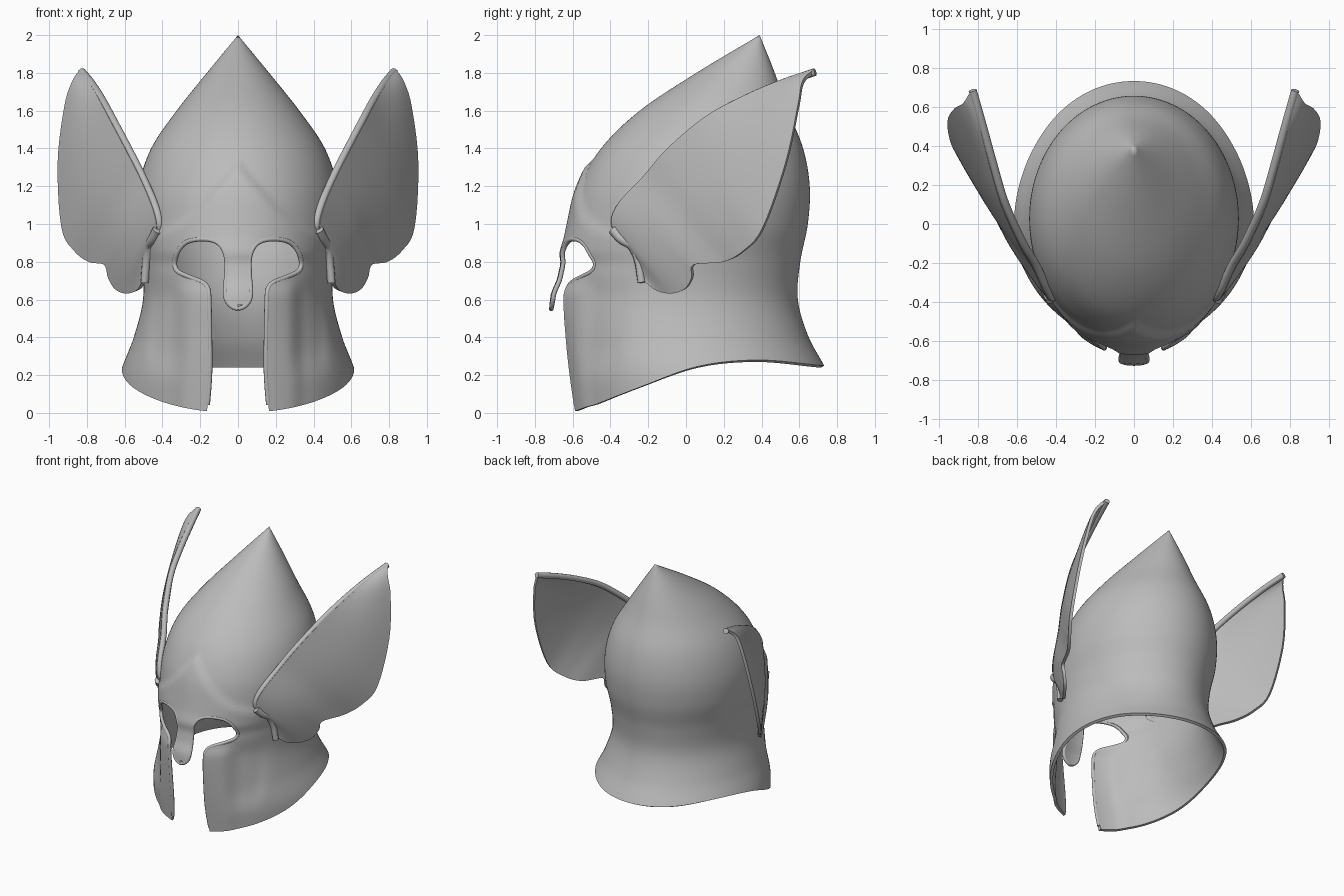
import bpy, bmesh
from math import sin, cos, pi, sqrt
from mathutils import Vector

cube = bpy.data.objects.get("Cube")
if cube:
    bpy.data.objects.remove(cube, do_unlink=True)

steel = bpy.data.materials.new("grey steel")
steel.use_nodes = True
COLOUR = (0.5, 0.5, 0.5, 1)
steel.diffuse_color = COLOUR
steel.node_tree.nodes["Principled BSDF"].inputs["Base Color"].default_value = COLOUR


def spline(values, t):
    """Smooth curve through numbers or vectors, t from 0 to 1."""
    n = len(values) - 1
    f = min(max(t, 0), 1) * n
    i = min(int(f), n - 1)
    f -= i
    b, c = values[i], values[i + 1]
    a = values[i - 1] if i else b * 2 - c
    d = values[i + 2] if i + 2 <= n else c * 2 - b
    return b + (c - a) * (f / 2) + (a * 2 - b * 5 + c * 4 - d) * (f * f / 2) \
        + (b * 3 - a - c * 3 + d) * (f ** 3 / 2)


def step(lo, hi, v):
    t = min(max((v - lo) / (hi - lo), 0), 1)
    return t * t * (3 - 2 * t)


def make_object(name, verts, faces):
    mesh = bpy.data.meshes.new(name)
    mesh.from_pydata(verts, [], faces)
    ob = bpy.data.objects.new(name, mesh)
    bpy.context.collection.objects.link(ob)
    mesh.materials.append(steel)
    clean(ob, False)
    return ob


def clean(ob, normals=True):
    bm = bmesh.new()
    bm.from_mesh(ob.data)
    bmesh.ops.remove_doubles(bm, verts=bm.verts, dist=0.0001)
    if normals:
        bmesh.ops.recalc_face_normals(bm, faces=bm.faces)
    bm.to_mesh(ob.data)
    bm.free()


def activate(ob):
    bpy.ops.object.select_all(action='DESELECT')
    ob.select_set(True)
    bpy.context.view_layer.objects.active = ob


def modify(ob, kind, **settings):
    activate(ob)
    mod = ob.modifiers.new(kind.title(), kind)
    for key, value in settings.items():
        setattr(mod, key, value)
    bpy.ops.object.modifier_apply(modifier=mod.name)


def finish(ob, angle=0.7):
    clean(ob)
    activate(ob)
    bpy.ops.object.shade_smooth_by_angle(angle=angle)


def tube(name, points, radius, taper=1.0):
    """Round strip along points, mirrored to both sides."""
    curve = bpy.data.curves.new(name, 'CURVE')
    curve.dimensions = '3D'
    curve.bevel_depth = radius
    curve.bevel_resolution = 3
    curve.use_fill_caps = True
    line = curve.splines.new('POLY')
    line.points.add(len(points) - 1)
    for i, (p, q) in enumerate(zip(line.points, points)):
        p.co = (*q, 1)
        p.radius = 1 + (taper - 1) * i / len(points)
    ob = bpy.data.objects.new(name, curve)
    bpy.context.collection.objects.link(ob)
    curve.materials.append(steel)
    activate(ob)
    bpy.ops.object.convert(target='MESH')
    ob = bpy.context.object
    modify(ob, 'MIRROR', use_mirror_merge=False)
    finish(ob)


# Helmet bowl: front, back and half width at even heights from 0 to 2
FRONT = [-.59, -.615, -.64, -.657, -.645, -.61, -.56, -.45, -.245, .055, .39]
BACK = [.80, .755, .65, .592, .605, .645, .655, .62, .54, .47, .39]
HALF = [.64, .625, .552, .503, .508, .535, .525, .46, .325, .165, 0]
RIM = [0, .13, .245, .28, .25]
PEAK = [1.33, 1.21, 1.10, 1.02, .97, .95]


def section(z):
    f, b = spline(FRONT, z / 2), spline(BACK, z / 2)
    return (f + b) / 2, (b - f) / 2, spline(HALF, z / 2)


def relief(x, z):
    """Forward offset of the brow plate, nose guard and cheek plates."""
    x = abs(x)
    top = spline(PEAK, x / .5)
    brow = .022 * step(top + .02, top - .04, z) * step(.78, .86, z)
    nose = .13 * max(.93 - z, 0) * step(.14, .08, x) * step(.3, .5, z)
    cheek = .02 * step(.36, .28, x) * step(.72, .62, z)
    hollow = .02 * step(.26, .34, x) * step(.5, .42, x) * step(.15, .35, z) * step(.75, .6, z)
    return brow + nose + cheek - hollow


def front_point(x, z):
    mid, depth, half = section(z)
    return Vector((x, mid - depth * sqrt(max(1 - (x / half) ** 2, 0)) - relief(x, z), z))


COLS, ROWS = 160, 80
verts, faces = [], []
for i in range(ROWS + 1):
    for j in range(COLS):
        a = 2 * pi * j / COLS
        low = spline(RIM, (sin(a) + 1) / 2)
        z = low + (2 - low) * i / ROWS
        mid, depth, half = section(z)
        x, y = half * cos(a), mid + depth * sin(a)
        verts.append((x, y - relief(x, z) * step(0, .6, -sin(a)), z))
for i in range(ROWS):
    for j in range(COLS):
        k = (j + 1) % COLS
        faces.append((i * COLS + j, i * COLS + k, (i + 1) * COLS + k, (i + 1) * COLS + j))
bowl = make_object("helmet_bowl", verts, faces)
modify(bowl, 'SOLIDIFY', thickness=.022, offset=-1)

# Face opening: eyes, nose guard gap and cheek gap in one outline
OPENING = [Vector(p) for p in (
    (0, .55), (.035, .565), (.062, .60), (.068, .65), (.062, .72), (.062, .82),
    (.085, .88), (.13, .912), (.2, .92), (.27, .905), (.315, .86), (.335, .795),
    (.32, .75), (.26, .72), (.19, .692), (.16, .66), (.153, .6), (.149, .4),
    (.149, .2), (.165, 0), (.175, -.1))]
half_line = [spline(OPENING, i / 80) for i in range(81)]
loop = [(p.x, p.y) for p in half_line] + [(-p.x, p.y) for p in half_line[:0:-1]]
n = len(loop)
cut_verts = [(x, y, z) for y in (-1, -.2) for x, z in loop]
cut_faces = [tuple(range(n)), tuple(range(2 * n - 1, n - 1, -1))]
cut_faces += [(i, i + n, (i + 1) % n + n, (i + 1) % n) for i in range(n)]
cutter = make_object("opening_cutter", cut_verts, cut_faces)
clean(cutter)
cutter.hide_render = True
modify(bowl, 'BOOLEAN', object=cutter, operation='DIFFERENCE', solver='EXACT')
bpy.data.objects.remove(cutter, do_unlink=True)
finish(bowl)

# Rolled edge around the opening
edge = [front_point(p.x, p.y) + Vector((0, .011, 0)) for p in half_line if p.y > .015]
tube("opening_rim", edge, .0125)

# Wings: a sheet stretched between leading and trailing edges
LEAD = [Vector(p) for p in (
    (.47, -.25, .80), (.44, -.33, .93), (.425, -.385, 1.0), (.45, -.35, 1.1),
    (.51, -.22, 1.24), (.58, -.1, 1.38), (.67, .1, 1.55), (.73, .3, 1.66),
    (.785, .5, 1.745), (.835, .675, 1.805))]
TRAIL = [Vector(p) for p in (
    (.50, -.21, .69), (.53, -.15, .65), (.59, -.07, .635), (.645, 0, .66),
    (.68, .035, .72), (.70, .045, .785), (.78, .2, .80), (.86, .31, .86),
    (.925, .41, .98), (.945, .53, 1.32), (.91, .595, 1.62), (.87, .62, 1.75),
    (.835, .675, 1.805))]
LONG, WIDE = 60, 12
verts, faces = [], []
for i in range(LONG + 1):
    a, b = spline(LEAD, i / LONG), spline(TRAIL, i / LONG)
    for j in range(WIDE + 1):
        t = j / WIDE
        bow = .02 * sin(pi * t) * sin(pi * i / LONG)
        verts.append(a.lerp(b, t) + Vector((bow, -bow, 0)))
for i in range(LONG):
    for j in range(WIDE):
        k = i * (WIDE + 1) + j
        faces.append((k, k + 1, k + WIDE + 2, k + WIDE + 1))
wing = make_object("wings", verts, faces)
modify(wing, 'SOLIDIFY', thickness=.022, offset=0)
modify(wing, 'MIRROR', use_mirror_merge=False)
finish(wing)

# Rounded leading edge, set to the inner side of each wing
inward = Vector((-.009, .009, 0))
tube("wing_leading_edges", [spline(LEAD, .15 + .85 * i / 50) + inward for i in range(51)], .021)

# Hooked strips at the wing roots
HOOK = [Vector(p) for p in (
    (.425, -.385, .97), (.45, -.34, .92), (.475, -.28, .88), (.485, -.25, .8),
    (.495, -.235, .69))]
tube("wing_root_hooks", [spline(HOOK, i / 20) for i in range(21)], .028, .75)
